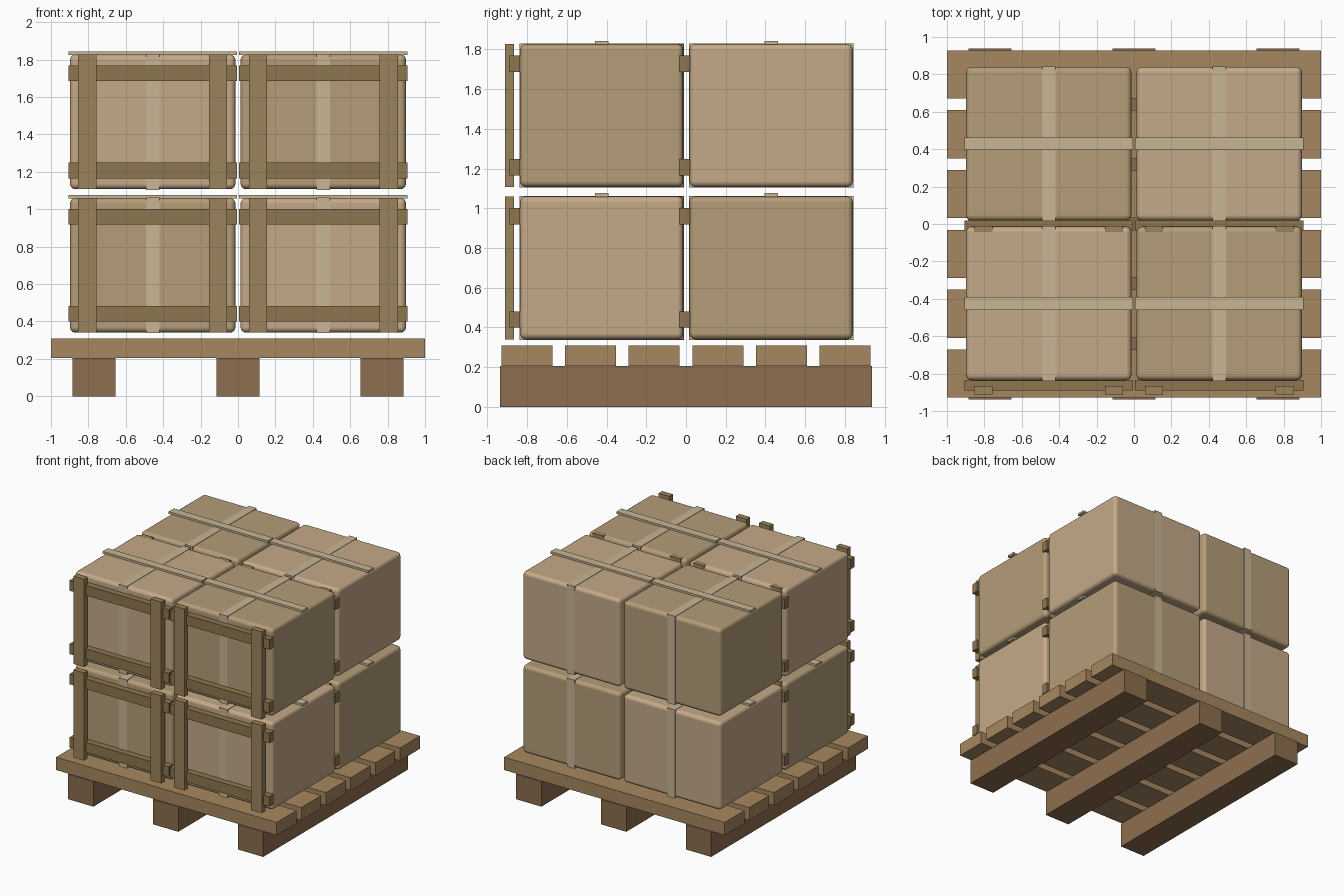
import bpy

default = bpy.data.objects.get("Cube")
if default:
    bpy.data.objects.remove(default, do_unlink=True)


def material(name, color):
    mat = bpy.data.materials.new(name)
    mat.use_nodes = True
    mat.diffuse_color = (*color, 1)
    mat.node_tree.nodes["Principled BSDF"].inputs["Base Color"].default_value = (*color, 1)
    return mat


def block(name, center, size, mat, bevel=0):
    """Box of the given size, optionally with soft rounded edges."""
    bpy.ops.mesh.primitive_cube_add(size=1, location=center)
    obj = bpy.context.object
    obj.name = name
    obj.scale = size
    bpy.ops.object.transform_apply(location=False, rotation=False, scale=True)
    obj.data.materials.append(mat)
    if bevel:
        bpy.ops.object.shade_smooth()
        mod = obj.modifiers.new("rounded_edges", "BEVEL")
        mod.width = bevel
        mod.segments = 4
        mod.harden_normals = True
    return obj


light_card = material("light_cardboard", (0.56, 0.40, 0.25))
dark_card = material("dark_cardboard", (0.46, 0.34, 0.19))
tape_mat = material("tape", (0.58, 0.46, 0.30))
slat_mat = material("slat_wood", (0.38, 0.245, 0.115))
runner_mat = material("runner_wood", (0.266, 0.156, 0.077))
post_mat = material("post_wood", (0.33, 0.23, 0.107))
rail_mat = material("rail_wood", (0.27, 0.18, 0.08))

# Pallet: three runners under six deck slats
for x, side in ((-0.77, "right"), (0, "middle"), (0.77, "left")):
    block(f"pallet_runner_{side}", (x, 0, 0.1025), (0.23, 1.875, 0.205), runner_mat)
for i in range(6):
    block(f"pallet_slat_{i + 1}", (0, -0.8 + 0.32 * i, 0.2575), (2, 0.257, 0.105), slat_mat)

# Cartons: two by two by two, each with tape, a top strap and a wooden front frame
W, D, H = 0.885, 0.822, 0.72


def carton(x, y, z, tag, mat):
    block(f"carton_{tag}", (x, y, z), (W, D, H), mat, bevel=0.03)
    block(f"tape_{tag}", (x, y, z), (0.07, D + 0.006, H + 0.006), tape_mat)
    block(f"top_strap_{tag}", (x, y, z + H / 2 + 0.007), (0.9, 0.068, 0.018), tape_mat)
    for side, label in ((-1, "right"), (1, "left")):
        block(f"frame_post_{label}_{tag}", (x + side * 0.35, y - 0.464, z),
              (0.097, 0.047, H), post_mat)
    for side, label in ((-1, "lower"), (1, "upper")):
        block(f"frame_rail_{label}_{tag}", (x, y - 0.437, z + side * 0.26),
              (0.902, 0.054, 0.083), rail_mat)


for k, (z, level) in enumerate(((0.7, "bottom"), (1.467, "top"))):
    for j, (y, row) in enumerate(((-0.425, "front"), (0.429, "back"))):
        for i, (x, side) in enumerate(((-0.456, "right"), (0.456, "left"))):
            card = light_card if (i + j + k) % 2 else dark_card
            carton(x, y, z, f"{level}_{row}_{side}", card)
